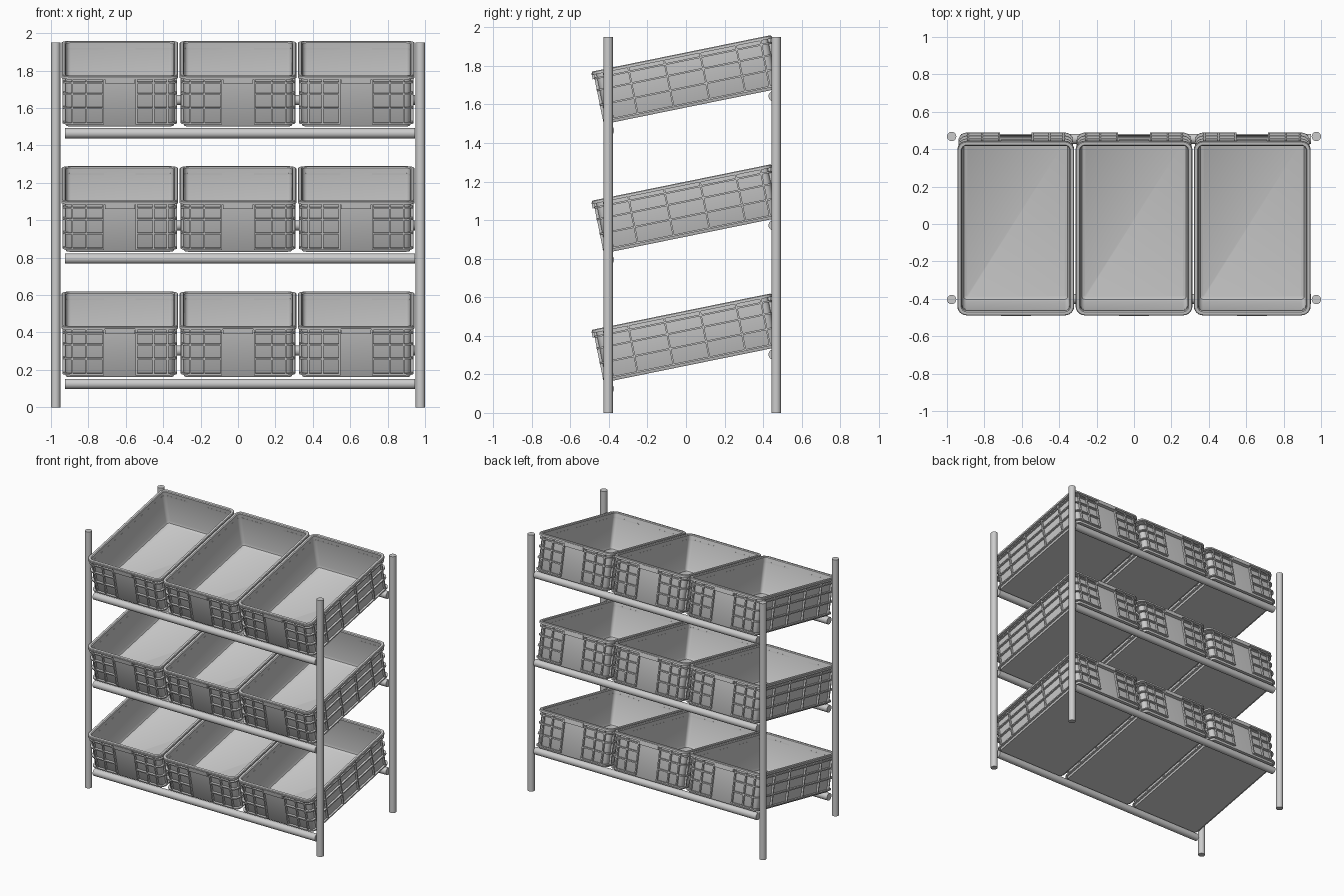
import bpy, bmesh
from math import sin, cos, pi, radians
from mathutils import Matrix

if "Cube" in bpy.data.objects:
    bpy.data.objects.remove(bpy.data.objects["Cube"])

HX, HY, R, H = 0.3125, 0.475, 0.05, 0.28   # bin half sizes, corner radius, height
TILT = radians(11.5)
PITCH = 0.67


def outline(inset, n=6):
    """Rounded rectangle, counter-clockwise from the front right corner."""
    r = max(R - inset, 0.008)
    cx, cy = HX - inset - r, HY - inset - r
    pts = []
    for k, (sx, sy) in enumerate([(1, -1), (1, 1), (-1, 1), (-1, -1)]):
        for i in range(n + 1):
            a = -pi / 2 + k * pi / 2 + i / n * pi / 2
            pts.append((sx * cx + r * cos(a), sy * cy + r * sin(a)))
    return pts


def bridge(bm, a, b, closed=True):
    n = len(a)
    for i in range(n if closed else n - 1):
        j = (i + 1) % n
        bm.faces.new((a[i], a[j], b[j], b[i]))


def box(bm, x0, x1, y0, y1, z0, z1):
    m = Matrix.Translation(((x0 + x1) / 2, (y0 + y1) / 2, (z0 + z1) / 2)) @ \
        Matrix.Diagonal((abs(x1 - x0), abs(y1 - y0), z1 - z0, 1))
    bmesh.ops.create_cube(bm, size=1, matrix=m)


def c_rib(bm, z, side, t=0.009):
    """Horizontal rib wrapping one side and both corners."""
    def path(inset):
        p = outline(inset)[:14]
        y = HY - inset
        return [(0.085, -y)] + p + [(0.085, y)]
    rings = [[bm.verts.new((side * x, y, zz)) for x, y in path(i)]
             for i, zz in ((0.026, z), (0.006, z), (0.006, z + t), (0.026, z + t))]
    for k in range(4):
        bridge(bm, rings[k], rings[(k + 1) % 4], False)
    for e in (0, -1):
        bm.faces.new([r[e] for r in rings])


def bin_mesh():
    bm = bmesh.new()
    # shell: (inset, height) from underside, over the rim, to the inner floor
    profile = [(0.026, 0), (0.021, 0.008), (0.021, 0.262), (0, 0.262), (0, 0.276),
               (0.004, H), (0.020, H), (0.025, 0.274), (0.028, 0.034),
               (0.035, 0.018), (0.05, 0.012)]
    rings = [[bm.verts.new((x, y, z)) for x, y in outline(i)] for i, z in profile]
    for a, b in zip(rings, rings[1:]):
        bridge(bm, a, b)
    bm.faces.new(rings[0])
    bm.faces.new(rings[-1])
    t = 0.0045
    for s in (1, -1):
        # horizontal ribs
        for z in (0.014, 0.098, 0.175, 0.237):
            c_rib(bm, z, s)
        # upright ribs on the long sides
        for y in (-0.415, -0.285, -0.095, 0.095, 0.285, 0.415):
            box(bm, s * (HX - 0.025), s * (HX - 0.007), y - t, y + t, 0.014, 0.264)
        # upright ribs on the ends
        for x in (0.089, 0.18, 0.255):
            for e in (1, -1):
                box(bm, s * x - t, s * x + t, e * (HY - 0.025), e * (HY - 0.007), 0.014, 0.264)
        # hand grip under the rim at each end
        box(bm, -0.08, 0.08, s * (HY - 0.025), s * (HY + 0.003), 0.24, 0.272)
    bmesh.ops.recalc_face_normals(bm, faces=bm.faces)
    me = bpy.data.meshes.new("storage_bin")
    bm.to_mesh(me)
    bm.free()
    return me


def smooth(ob):
    bpy.ops.object.select_all(action='DESELECT')
    ob.select_set(True)
    bpy.context.view_layer.objects.active = ob
    bpy.ops.object.shade_smooth_by_angle(angle=radians(35))


def tube(name, loc, r, length, rot=(0, 0, 0)):
    bpy.ops.mesh.primitive_cylinder_add(vertices=32, radius=r, depth=length,
                                        location=loc, rotation=rot)
    ob = bpy.context.object
    ob.name = name
    smooth(ob)


# corner posts
for sx, nx in ((-1, "left"), (1, "right")):
    for y, ny in ((-0.404, "front"), (0.468, "back")):
        tube(f"{ny}_{nx}_post", (sx * 0.975, y, 0.975), 0.025, 1.95)

# shelves: two rails carrying three tilted bins
mesh = bin_mesh()
for level in range(3):
    dz = level * PITCH
    tube(f"front_rail_{level + 1}", (0.01, -0.40, 0.125 + dz), 0.027, 1.87, (0, pi / 2, 0))
    tube(f"back_rail_{level + 1}", (0.01, 0.455, 0.303 + dz), 0.027, 1.87, (0, pi / 2, 0))
    for col in range(3):
        ob = bpy.data.objects.new(f"storage_bin_{level + 1}_{col + 1}", mesh)
        bpy.context.collection.objects.link(ob)
        ob.location = ((col - 1) * 0.632, 0.032, 0.251 + dz)
        ob.rotation_euler = (TILT, 0, 0)
        if level == col == 0:
            first_bin = ob
smooth(first_bin)
